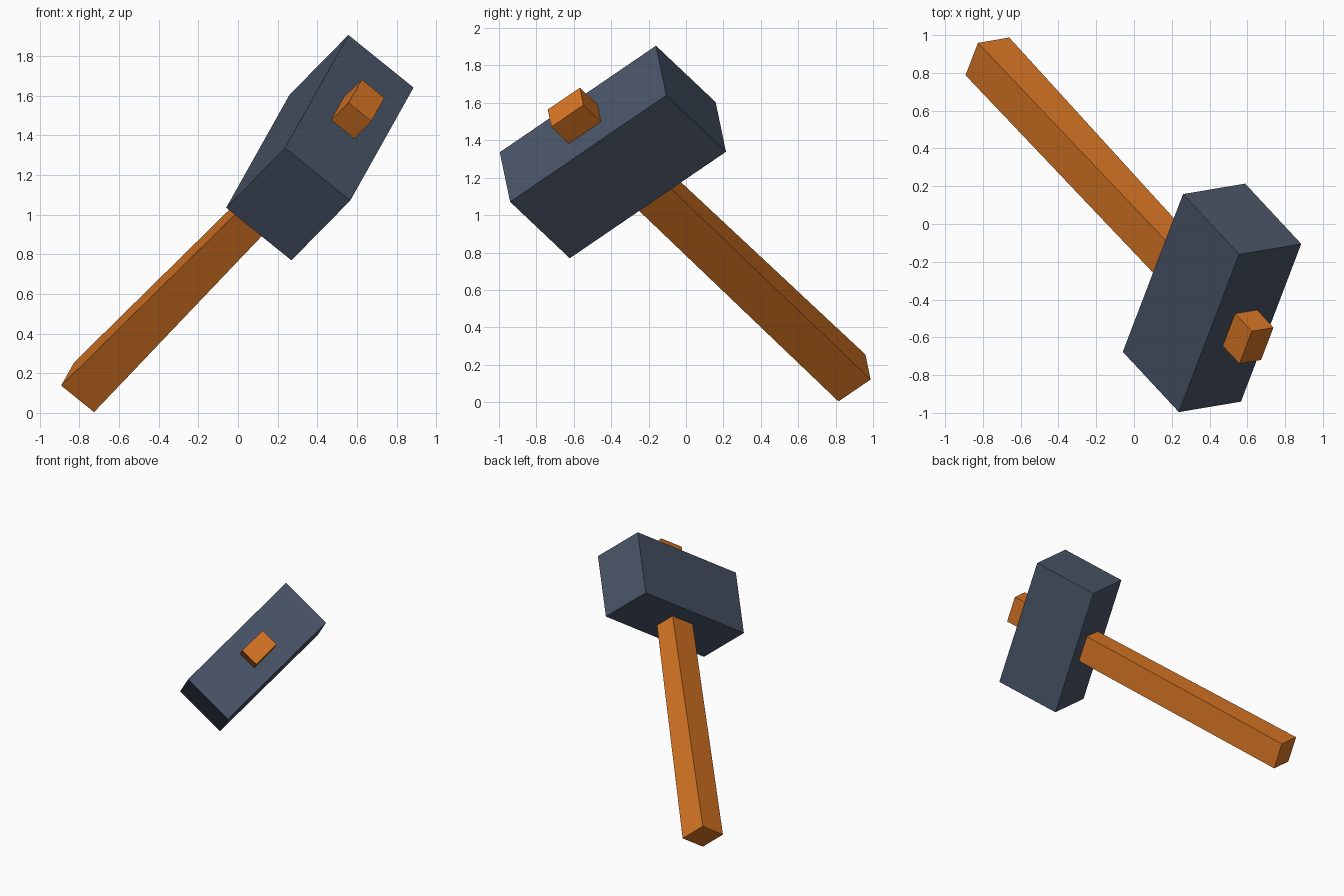
import bpy
import bmesh
from mathutils import Matrix, Vector

cube = bpy.data.objects.get("Cube")
if cube:
    bpy.data.objects.remove(cube, do_unlink=True)


def material(name, rgb):
    mat = bpy.data.materials.new(name)
    mat.use_nodes = True
    mat.diffuse_color = (*rgb, 1)
    mat.node_tree.nodes["Principled BSDF"].inputs["Base Color"].default_value = (*rgb, 1)
    return mat


slate = material("slate metal", (0.069, 0.091, 0.138))
wood = material("orange wood", (0.69, 0.18, 0.018))

# Tilted frame of the tool: z along the handle, y along the head
axis_z = Vector((0.56, -0.602, 0.569)).normalized()
axis_x = Vector((0.32, 0.832, 0.57)).cross(axis_z).normalized()
axis_y = axis_z.cross(axis_x)
tilt = Matrix((axis_x, axis_y, axis_z)).transposed().to_4x4()
tool_frame = Matrix.Translation((0.413, -0.391, 1.3375)) @ tilt


def box(name, width, depth, bottom, top, mat, taper=1.0):
    """Box in the tool frame, its width scaled by taper at the top."""
    bm = bmesh.new()
    bmesh.ops.create_cube(bm, size=1)
    for v in bm.verts:
        upper = v.co.z > 0
        v.co.x *= width * (taper if upper else 1)
        v.co.y *= depth
        v.co.z = top if upper else bottom
    mesh = bpy.data.meshes.new(name)
    bm.to_mesh(mesh)
    bm.free()
    mesh.materials.append(mat)
    obj = bpy.data.objects.new(name, mesh)
    obj.matrix_world = tool_frame
    bpy.context.collection.objects.link(obj)
    return obj


# Heavy block head, centred on the tool frame
box("hammer_head", 0.426, 1.06, -0.265, 0.265, slate)

# Handle passes through the head and narrows towards its tip
box("handle", 0.215, 0.218, -2.123, 0.42, wood, taper=0.69)
